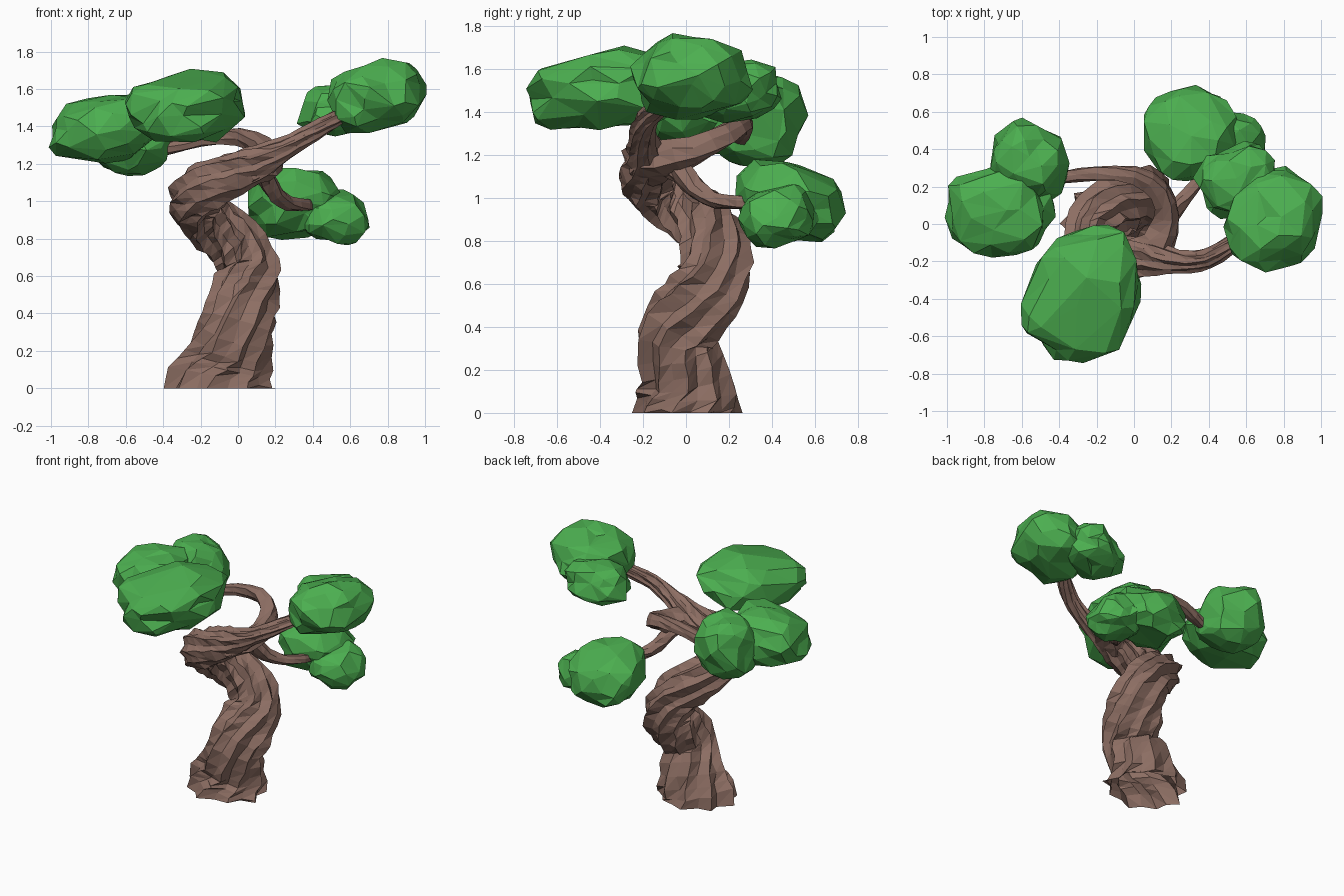
import bpy, bmesh, math, random
from mathutils import Vector, Euler, noise

random.seed(7)
cube = bpy.data.objects.get("Cube")
if cube:
    bpy.data.objects.remove(cube)


def material(name, rgb):
    m = bpy.data.materials.new(name)
    m.use_nodes = True
    m.diffuse_color = (*rgb, 1)
    m.node_tree.nodes["Principled BSDF"].inputs["Base Color"].default_value = (*rgb, 1)
    return m


BARK = material("bark brown", (0.266, 0.156, 0.125))
LEAF = material("leaf green", (0.072, 0.429, 0.08))


def finish(bm, name, mat):
    bmesh.ops.recalc_face_normals(bm, faces=bm.faces)
    me = bpy.data.meshes.new(name)
    bm.to_mesh(me)
    bm.free()
    me.materials.append(mat)
    ob = bpy.data.objects.new(name, me)
    bpy.context.collection.objects.link(ob)
    return ob


def resample(path, steps):
    """Catmull-Rom through (x, y, z, radius) points."""
    pts = [Vector(p) for p in path]
    pts = [2 * pts[0] - pts[1]] + pts + [2 * pts[-1] - pts[-2]]
    out = []
    for a, b, c, d in zip(pts, pts[1:], pts[2:], pts[3:]):
        for s in range(steps):
            t = s / steps
            out.append(0.5 * (2 * b + (c - a) * t + (2 * a - 5 * b + 4 * c - d) * t * t
                              + (3 * b - a - 3 * c + d) * t ** 3))
    return out + [pts[-2]]


def limb(name, path, sides, steps, groove, twist, rooted=False):
    """Faceted tube whose long bark ridges wind round the path."""
    pts = resample(path, steps)
    pos = [p.to_3d() for p in pts]
    ridge = [1 + groove * ((1 if j % 2 else -1) + random.uniform(-.6, .6)) for j in range(sides)]
    bm = bmesh.new()
    rings = []
    tangent, side = Vector((0, 0, 1)), Vector((1, 0, 0))
    for i, p in enumerate(pos):
        new = (pos[min(i + 1, len(pos) - 1)] - pos[max(i - 1, 0)]).normalized()
        if rooted and i == 0:
            new = Vector((0, 0, 1))
        side = tangent.rotation_difference(new) @ side
        tangent = new
        up = tangent.cross(side)
        ring = []
        for j in range(sides):
            a = math.tau * (j + random.uniform(-.2, .2)) / sides + twist * i
            r = pts[i].w * ridge[j] * random.uniform(1 - groove * .7, 1 + groove * .7)
            off = (side * math.cos(a) + up * math.sin(a)) * r
            if rooted:  # foot is wider across than deep
                off.x *= 1 + max(0, .18 - .6 * p.z)
            co = p + off
            co.z = 0 if rooted and i == 0 else max(co.z, 0)
            ring.append(bm.verts.new(co))
        rings.append(ring)
    for lo, hi in zip(rings, rings[1:]):
        for j in range(sides):
            k = (j + 1) % sides
            bm.faces.new((lo[j], lo[k], hi[k]))
            bm.faces.new((lo[j], hi[k], hi[j]))
    bm.faces.new(rings[-1])
    return finish(bm, name, BARK)


def clump(name, centre, radii, tilt=(0, 0, 0), seed=0):
    """Lumpy faceted leaf mass."""
    bm = bmesh.new()
    bmesh.ops.create_icosphere(bm, subdivisions=3, radius=1)
    rot = Euler([math.radians(a) for a in tilt]).to_matrix()
    for v in bm.verts:
        d = v.co.normalized()
        boxy = sum(abs(c) ** 2.5 for c in d) ** (-1 / 2.5)
        lump = .2 * noise.noise(d * 1.6 + Vector((seed * 5.3, 1.7, seed)))
        lump += .07 * noise.noise(d * 3.5 + Vector((seed, seed * 2.1, .4)))
        d *= boxy * (0.97 + lump)
        v.co = Vector(centre) + rot @ Vector([a * b for a, b in zip(d, radii)])
    ob = finish(bm, name, LEAF)
    dec = ob.modifiers.new("facets", "DECIMATE")
    dec.ratio = 0.36
    return ob


# Winding trunk that runs on into the left limb
limb("trunk", [
    (-.10, .01, 0, .235), (-.06, .01, .16, .205), (0, -.045, .35, .175),
    (.04, .05, .5, .18), (.05, .13, .64, .16), (-.03, .13, .78, .148),
    (-.16, .07, .89, .14), (-.23, -.05, .98, .135), (-.19, -.16, 1.06, .132),
    (-.07, -.19, 1.125, .12), (.08, -.18, 1.19, .095), (.25, -.20, 1.28, .06),
    (.40, -.18, 1.37, .05), (.54, -.09, 1.45, .042), (.62, -.04, 1.5, .03)],
    sides=18, steps=3, groove=.09, twist=.1, rooted=True)

# Branch that curls round the back to the right-hand leaves
limb("curled_branch", [
    (.02, -.18, 1.15, .1), (.13, -.10, 1.18, .09), (.175, .04, 1.22, .068),
    (.13, .18, 1.29, .058), (0, .26, 1.345, .048), (-.2, .27, 1.33, .042),
    (-.38, .25, 1.28, .035), (-.5, .22, 1.3, .025)],
    sides=8, steps=2, groove=.08, twist=.12)

# Drooping branch to the back leaves
limb("drooping_branch", [
    (.09, -.13, 1.19, .06), (.15, -.02, 1.12, .055), (.20, .05, 1.04, .048),
    (.27, .14, .99, .038), (.36, .25, .98, .034), (.40, .36, .98, .025)],
    sides=8, steps=2, groove=.08, twist=.12)

# Leaf masses
clump("front_leaves", (-.27, -.37, 1.5), (.29, .36, .185), (7, 0, -24), 1)
clump("right_leaves_outer", (-.72, .07, 1.38), (.275, .25, .175), (0, -8, 15), 2)
clump("right_leaves_inner", (-.565, .335, 1.355), (.22, .205, .225), (-18, 0, -15), 3)
clump("left_leaves_outer", (.74, .03, 1.56), (.25, .27, .185), (0, -14, -15), 4)
clump("left_leaves_inner", (.555, .235, 1.49), (.22, .18, .14), (0, -8, 20), 5)
clump("back_leaves_upper", (.29, .485, .985), (.255, .25, .18), (-12, 0, 10), 6)
clump("back_leaves_lower", (.51, .425, .92), (.185, .18, .135), (0, 14, -20), 7)
